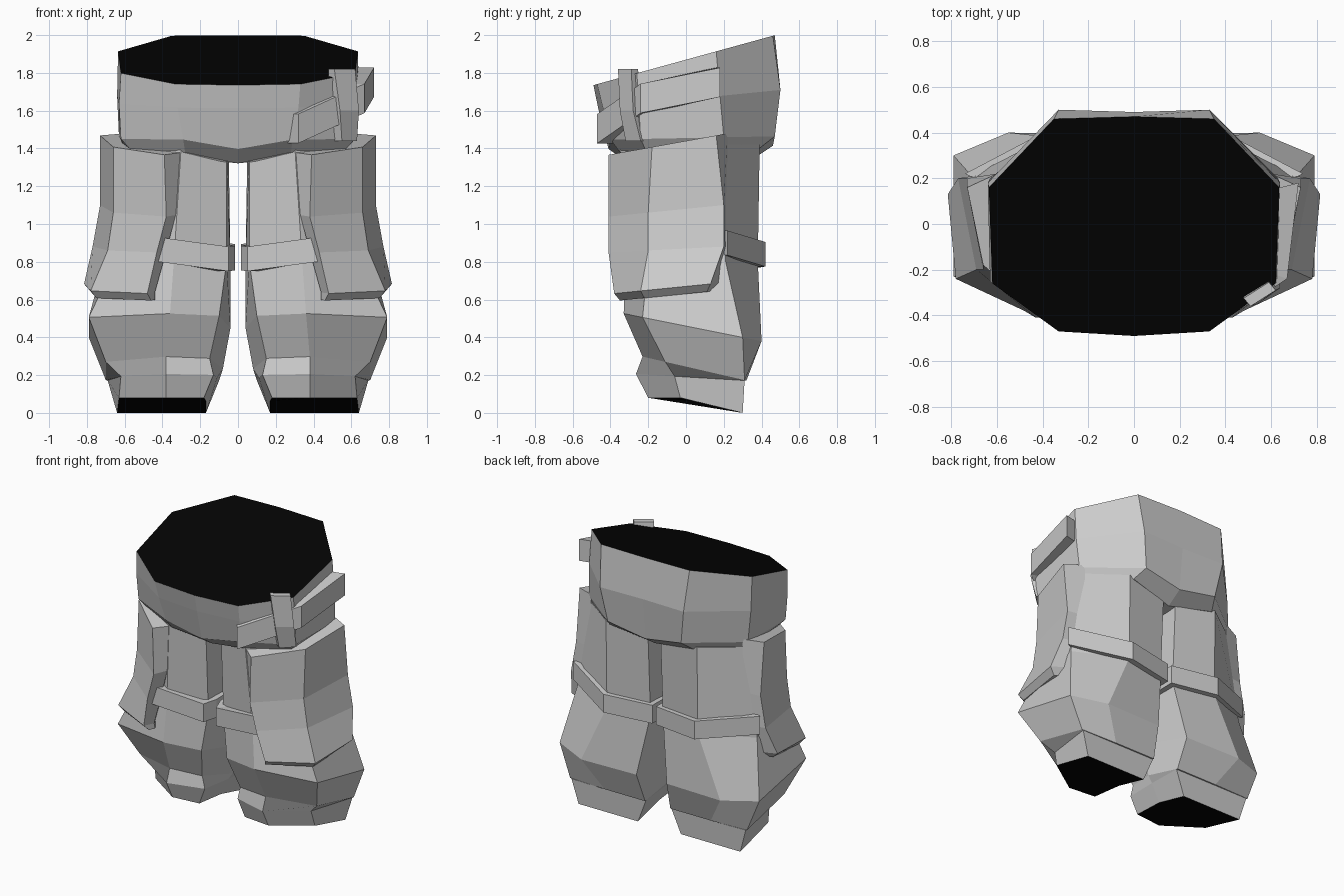
import bpy, bmesh
from mathutils import Vector

cube = bpy.data.objects.get("Cube")
if cube:
    bpy.data.objects.remove(cube, do_unlink=True)


def material(name, value):
    mat = bpy.data.materials.new(name)
    mat.use_nodes = True
    color = (value, value, value, 1)
    mat.diffuse_color = color
    mat.node_tree.nodes["Principled BSDF"].inputs["Base Color"].default_value = color
    return mat


CLOTH = material("grey cloth", 0.6)
DARK = material("dark opening", 0.001)


def ring(z, slope, points, top=9, dip=0):
    """Outline tilted along y, limited to a top height, lowered by dip on the centre line."""
    return [Vector((x, y, min(z + slope * y, top) - (dip if x == 0 else 0))) for x, y in points]


def loft(name, rings, dark_first=False, dark_last=False, mirror=False):
    """Skin closed rings, cap both ends, optionally paint the caps dark."""
    bm = bmesh.new()
    loops = [[bm.verts.new(p) for p in r] for r in rings]
    count = len(loops[0])
    for low, high in zip(loops, loops[1:]):
        for i in range(count):
            j = (i + 1) % count
            bm.faces.new((low[i], low[j], high[j], high[i]))
    first = bm.faces.new(loops[0])
    last = bm.faces.new(loops[-1])
    first.material_index = int(dark_first)
    last.material_index = int(dark_last)
    bmesh.ops.recalc_face_normals(bm, faces=bm.faces)
    mesh = bpy.data.meshes.new(name)
    bm.to_mesh(mesh)
    bm.free()
    mesh.materials.append(CLOTH)
    mesh.materials.append(DARK)
    obj = bpy.data.objects.new(name, mesh)
    bpy.context.collection.objects.link(obj)
    if mirror:
        mod = obj.modifiers.new("Mirror", "MIRROR")
        mod.use_mirror_merge = False


def band(name, path, center, height, depth, mirror=False):
    """Flat strap following outer points, thickened towards a centre."""
    rings = []
    up = Vector((0, 0, height / 2))
    for p in map(Vector, path):
        inward = Vector((center[0] - p.x, center[1] - p.y, 0)).normalized() * depth
        rings.append([p - up, p + up, p + inward + up, p + inward - up])
    loft(name, rings, mirror=mirror)


def both_sides(half):
    """Complete an outline from its +x half."""
    return half + [(-x, y) for x, y in reversed(half) if x > 0]


# Waist and seat, dipping into the crotch
loft("waist", [
    ring(1.39, 0.03, both_sides([(0, -.3), (.28, -.35), (.56, -.21), (.6, .2), (.33, .39), (0, .35)]), dip=.06),
    ring(1.455, 0.02, both_sides([(0, -.41), (.29, -.4), (.62, -.24), (.63, .2), (.29, .47), (0, .46)]), dip=.05),
    ring(1.66, 0.1, both_sides([(0, -.465), (.32, -.44), (.63, -.25), (.64, .18), (.33, .5), (0, .49)])),
    ring(1.87, 0.275, both_sides([(0, -.49), (.33, -.47), (.62, -.26), (.635, .16), (.35, .46), (0, .47)])),
], dark_last=True)

# Legs: inner front, front, outer front, outer back, back, inner back, inner
loft("leg", [
    ring(.075, -.25, [(.18, -.18), (.38, -.2), (.63, -.03), (.64, .3), (.4, .3), (.17, .3), (.17, .05)], top=.08),
    ring(.19, -.06, [(.13, -.19), (.38, -.265), (.62, -.06), (.69, .31), (.4, .31), (.1, .31), (.11, .05)]),
    ring(.245, -.23, [(.15, -.19), (.38, -.23), (.7, -.11), (.7, .31), (.42, .32), (.1, .32), (.08, .05)]),
    ring(.46, -.2, [(.1, -.27), (.36, -.33), (.79, -.23), (.79, .3), (.55, .4), (.12, .39), (.04, .05)]),
    ring(.8, 0, [(.06, -.25), (.34, -.32), (.65, -.2), (.71, .21), (.36, .38), (.05, .33), (.04, .05)]),
    ring(1.42, 0, [(.06, -.28), (.3, -.35), (.55, -.21), (.62, .2), (.36, .39), (.05, .36), (.05, .05)]),
], dark_first=True, mirror=True)

# Large side pockets, flaring towards the bottom
loft("side_pocket", [
    ring(.63, .1, [(.44, -.31), (.46, -.35), (.75, -.22), (.77, .11), (.66, .18)]),
    ring(.67, .1, [(.44, -.32), (.48, -.38), (.78, -.24), (.815, .13), (.68, .2)]),
    ring(.87, .05, [(.38, -.32), (.43, -.41), (.69, -.2), (.77, .2), (.64, .22)]),
    ring(1.08, .1, [(.33, -.33), (.38, -.41), (.66, -.2), (.73, .2), (.6, .22)]),
    ring(1.44, .18, [(.3, -.34), (.39, -.41), (.66, -.18), (.73, .16), (.6, .22)]),
], mirror=True)

# Thigh straps running from pocket front, round the inside, to pocket back
band("thigh_strap", [
    (.42, -.37, .865), (.05, -.32, .815), (.015, -.22, .82), (.015, .36, .83),
    (.36, .42, .84), (.74, .22, .9),
], (.36, .04), .13, .08, mirror=True)

# Slanted belt on one hip, held by a leaning loop
band("hip_belt", [
    (.32, -.47, 1.505), (.67, -.24, 1.665), (.72, .18, 1.75),
], (0, 0), .155, .1)
loft("belt_loop", [
    ring(1.44, 0, [(.55, -.32), (.63, -.24), (.57, -.19), (.49, -.27)]),
    ring(1.6, 0, [(.54, -.35), (.64, -.28), (.58, -.22), (.48, -.29)]),
    ring(1.82, 0, [(.51, -.36), (.62, -.29), (.59, -.255), (.48, -.325)]),
])
